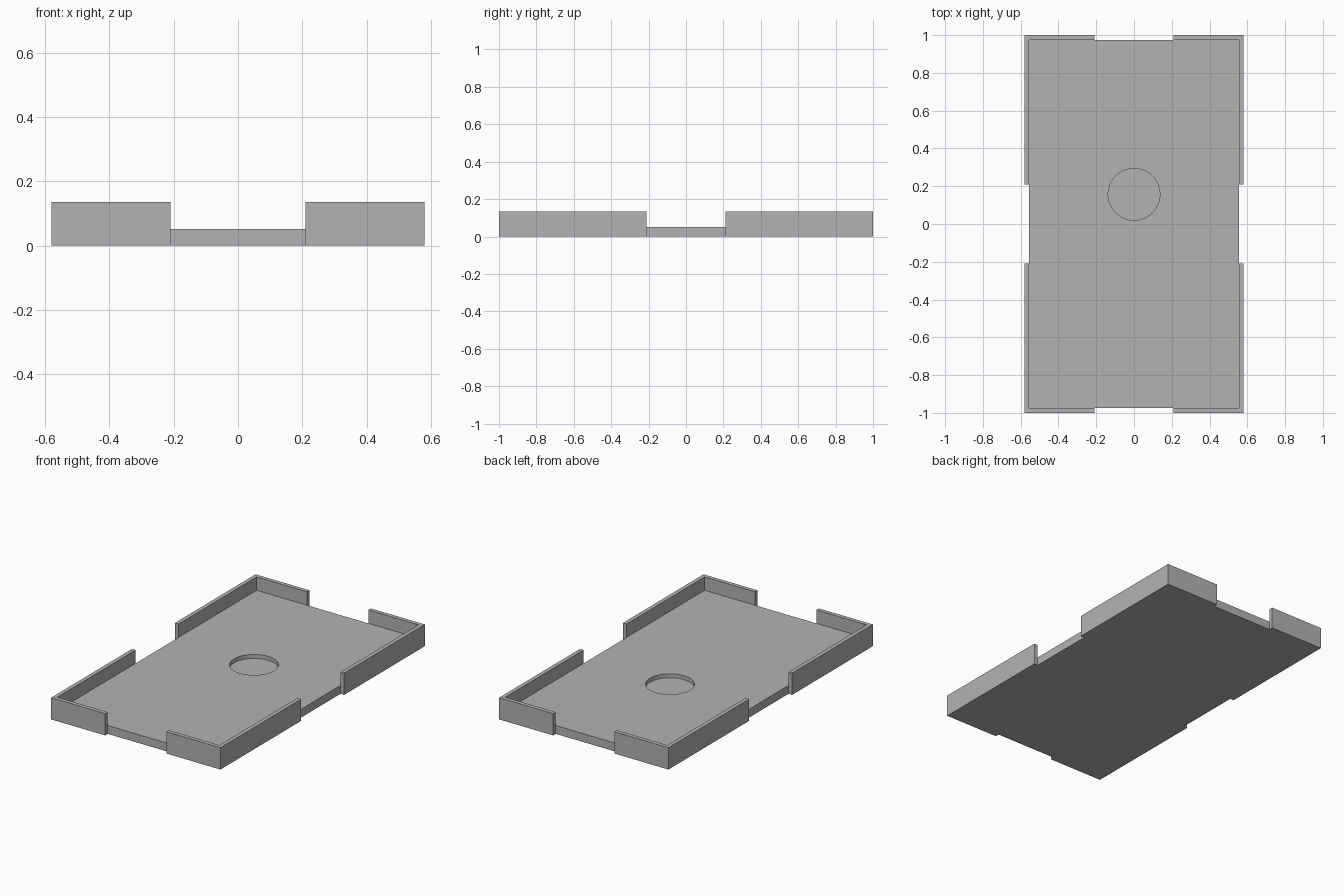
import bpy

cube = bpy.data.objects.get("Cube")
if cube:
    bpy.data.objects.remove(cube, do_unlink=True)

HALF_X, HALF_Y, HEIGHT = 0.58, 1.0, 0.135
WALL, FLOOR, GAP = 0.025, 0.052, 0.21
POCKET_Y, POCKET_R, POCKET_DEPTH = 0.157, 0.137, 0.025
INNER_X, INNER_Y = HALF_X - WALL, HALF_Y - WALL

grey = bpy.data.materials.new("plain_grey")
grey.use_nodes = True
colour = (0.45, 0.45, 0.45, 1)
grey.diffuse_color = colour
grey.node_tree.nodes["Principled BSDF"].inputs["Base Color"].default_value = colour


def box(name, low, high):
    centre = [(a + b) / 2 for a, b in zip(low, high)]
    bpy.ops.mesh.primitive_cube_add(size=1, location=centre)
    obj = bpy.context.object
    obj.name = name
    obj.scale = [b - a for a, b in zip(low, high)]
    bpy.ops.object.transform_apply(location=True, rotation=False, scale=True)
    obj.data.materials.append(grey)
    return obj


def cut(target, cutter):
    cutter.hide_render = True
    mod = target.modifiers.new(cutter.name, 'BOOLEAN')
    mod.operation = 'DIFFERENCE'
    mod.solver = 'EXACT'
    mod.object = cutter
    bpy.context.view_layer.objects.active = target
    bpy.ops.object.modifier_apply(modifier=mod.name)
    bpy.data.objects.remove(cutter, do_unlink=True)


# Solid block that becomes the tray
tray = box("tray", (-HALF_X, -HALF_Y, 0), (HALF_X, HALF_Y, HEIGHT))

# Shallow interior above the floor
cut(tray, box("interior", (-INNER_X, -INNER_Y, FLOOR), (INNER_X, INNER_Y, 1)))

# Gaps in the middle of each wall, leaving four corner brackets
for side in (-1, 1):
    x0, x1 = sorted((side * INNER_X, side * 1.5))
    cut(tray, box("side_gap", (x0, -GAP, -1), (x1, GAP, 1)))
    y0, y1 = sorted((side * INNER_Y, side * 1.5))
    cut(tray, box("end_gap", (-GAP, y0, -1), (GAP, y1, 1)))

# Round blind pocket in the floor
bpy.ops.mesh.primitive_cylinder_add(
    vertices=64, radius=POCKET_R, depth=1,
    location=(0, POCKET_Y, FLOOR - POCKET_DEPTH + 0.5))
pocket = bpy.context.object
pocket.name = "pocket"
pocket.data.materials.append(grey)
cut(tray, pocket)

# Smooth pocket wall, sharp edges elsewhere
bpy.ops.object.select_all(action='DESELECT')
tray.select_set(True)
bpy.context.view_layer.objects.active = tray
bpy.ops.object.shade_smooth_by_angle()
